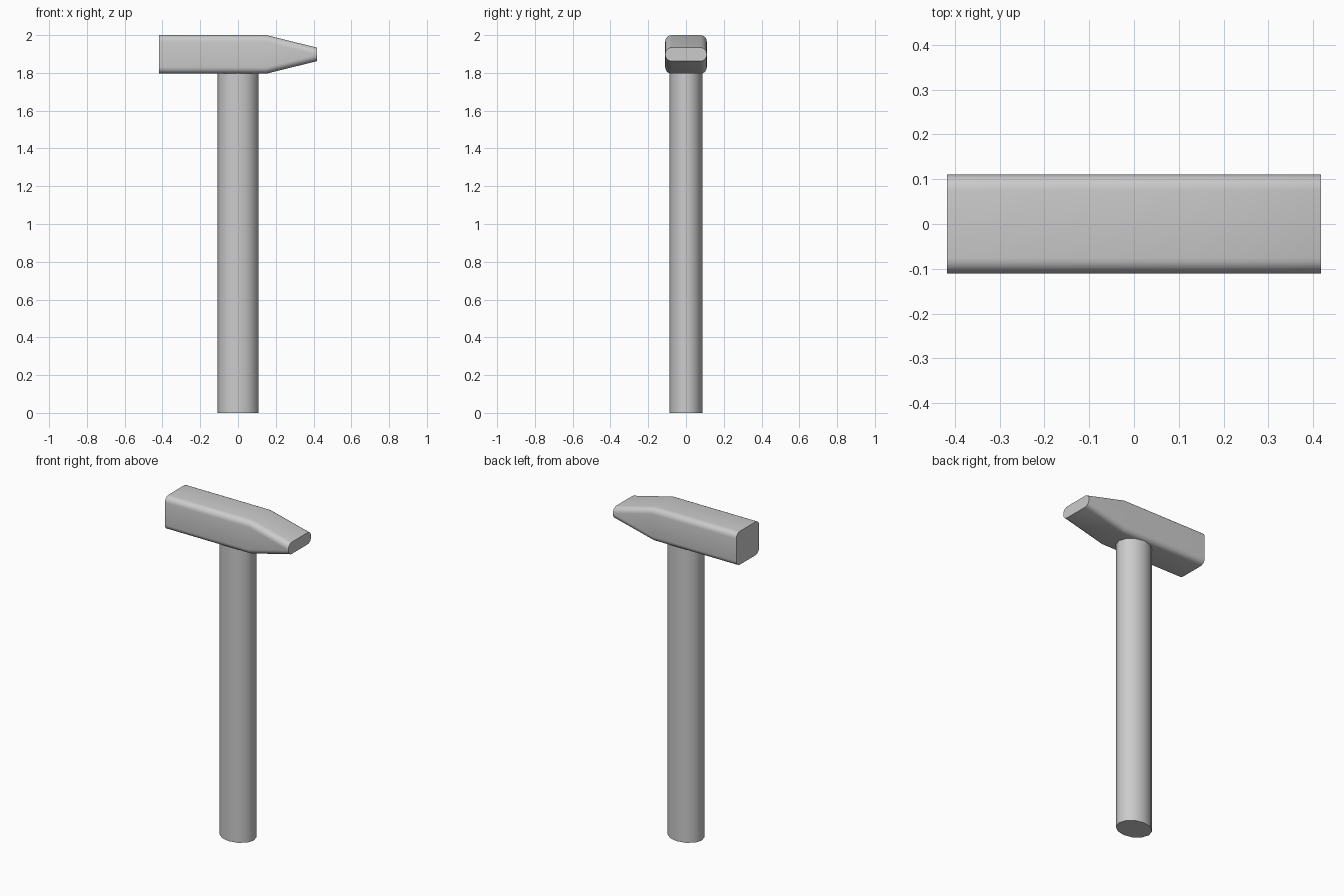
import bpy
import bmesh
from math import cos, sin, pi, radians

cube = bpy.data.objects.get("Cube")
if cube:
    bpy.data.objects.remove(cube, do_unlink=True)

steel = bpy.data.materials.new("light_grey")
steel.use_nodes = True
GREY = (0.6, 0.6, 0.6, 1)
steel.diffuse_color = GREY
steel.node_tree.nodes["Principled BSDF"].inputs["Base Color"].default_value = GREY


def loft(name, sections):
    """Skin matching closed rings and cap both ends."""
    bm = bmesh.new()
    rings = [[bm.verts.new(p) for p in ring] for ring in sections]
    n = len(rings[0])
    for a, b in zip(rings, rings[1:]):
        for i in range(n):
            j = (i + 1) % n
            bm.faces.new((a[i], a[j], b[j], b[i]))
    bm.faces.new(rings[0])
    bm.faces.new(rings[-1])
    bmesh.ops.recalc_face_normals(bm, faces=bm.faces)
    mesh = bpy.data.meshes.new(name)
    bm.to_mesh(mesh)
    bm.free()
    mesh.materials.append(steel)
    obj = bpy.data.objects.new(name, mesh)
    bpy.context.collection.objects.link(obj)
    bpy.ops.object.select_all(action="DESELECT")
    obj.select_set(True)
    bpy.context.view_layer.objects.active = obj
    bpy.ops.object.shade_smooth_by_angle(angle=radians(40))
    return obj


def rounded_section(x, half_height, half_width=0.11, radius=0.034, steps=5):
    """Rounded rectangle in the yz plane, centred on the head's axis."""
    ring = []
    for corner, (sy, sz) in enumerate([(1, 1), (-1, 1), (-1, -1), (1, -1)]):
        for k in range(steps + 1):
            a = (corner + k / steps) * pi / 2
            ring.append((x, sy * (half_width - radius) + radius * cos(a),
                         1.898 + sz * (half_height - radius) + radius * sin(a)))
    return ring


def oval_section(z, rx=0.108, ry=0.088, sides=12):
    """Oval ring in the xy plane."""
    return [(rx * cos(2 * pi * i / sides), ry * sin(2 * pi * i / sides), z)
            for i in range(sides)]


# Head: straight block tapering to a narrow wedge
loft("hammer_head", [rounded_section(-0.417, 0.102),
                     rounded_section(0.15, 0.102),
                     rounded_section(0.417, 0.036)])

# Handle: oval shaft running up into the head
loft("handle", [oval_section(0), oval_section(1.85)])
